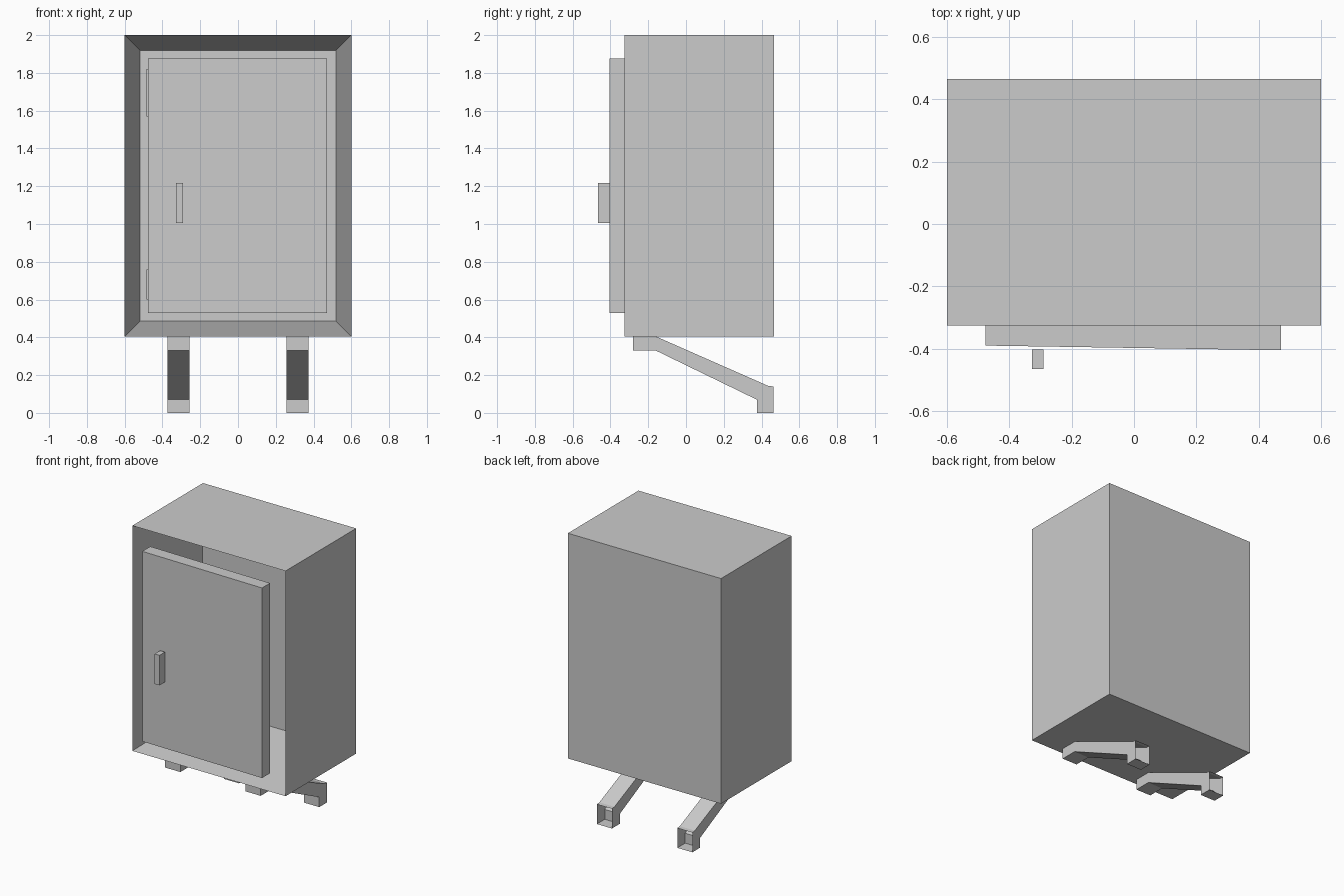
import bpy, bmesh, math
from mathutils import Matrix

if "Cube" in bpy.data.objects:
    bpy.data.objects.remove(bpy.data.objects["Cube"])

grey = bpy.data.materials.new("light_grey_paint")
grey.diffuse_color = (0.6, 0.6, 0.6, 1)
grey.use_nodes = True
grey.node_tree.nodes["Principled BSDF"].inputs["Base Color"].default_value = grey.diffuse_color


def finish(name, bm):
    """Turn a bmesh into a named, flat-shaded object."""
    me = bpy.data.meshes.new(name)
    bmesh.ops.recalc_face_normals(bm, faces=bm.faces)
    bm.to_mesh(me)
    bm.free()
    me.materials.append(grey)
    ob = bpy.data.objects.new(name, me)
    bpy.context.collection.objects.link(ob)
    return ob


def box_bm(lo, hi):
    bm = bmesh.new()
    bmesh.ops.create_cube(bm, size=1)
    for v in bm.verts:
        v.co = [(a + b) / 2 + c * (b - a) for a, b, c in zip(lo, hi, v.co)]
    return bm


def box(name, lo, hi):
    return finish(name, box_bm(lo, hi))


# Cabinet body: a box whose front is inset and pushed back into a hollow
bm = box_bm((-0.6, -0.325, 0.405), (0.6, 0.465, 2.0))
bm.normal_update()
front = min(bm.faces, key=lambda f: f.calc_center_median().y)
bmesh.ops.inset_region(bm, faces=[front], thickness=0.116)
bmesh.ops.translate(bm, verts=front.verts, vec=(0, 0.67, 0))
finish("cabinet_body", bm)

# Door: slightly ajar, its front swinging out towards the right
bm = box_bm((-0.477, -0.39, 0.53), (0.472, -0.30, 1.876))
for v in bm.verts:
    if v.co.x > 0:
        v.co.y -= 0.015
finish("door", bm)

# Handle
box("door_handle", (-0.328, -0.465, 1.005), (-0.29, -0.403, 1.218))

# Hinge leaves and strikes inside the door gap
for i, (z0, z1) in enumerate([(0.60, 0.76), (1.57, 1.82)]):
    box(f"hinge_{i + 1}", (-0.484, -0.30, z0), (-0.477, -0.26, z1))

# Legs: bent channels running down to the back, open at the rear end
profile = [(-0.28, 0.405), (-0.16, 0.405), (0.435, 0.143), (0.463, 0.14),
           (0.463, 0.0), (0.375, 0.0), (0.375, 0.07), (-0.16, 0.33), (-0.28, 0.33)]
for side, cx in (("left", -0.315), ("right", 0.315)):
    bm = bmesh.new()
    rings = [[bm.verts.new((cx + dx, y, z)) for y, z in profile] for dx in (-0.059, 0.059)]
    n = len(profile)
    for ring in rings:
        bm.faces.new(ring)
    for i in range(n):
        if i != 3:  # leave the rear end open
            j = (i + 1) % n
            bm.faces.new((rings[0][i], rings[0][j], rings[1][j], rings[1][i]))
    finish(side + "_leg", bm)
